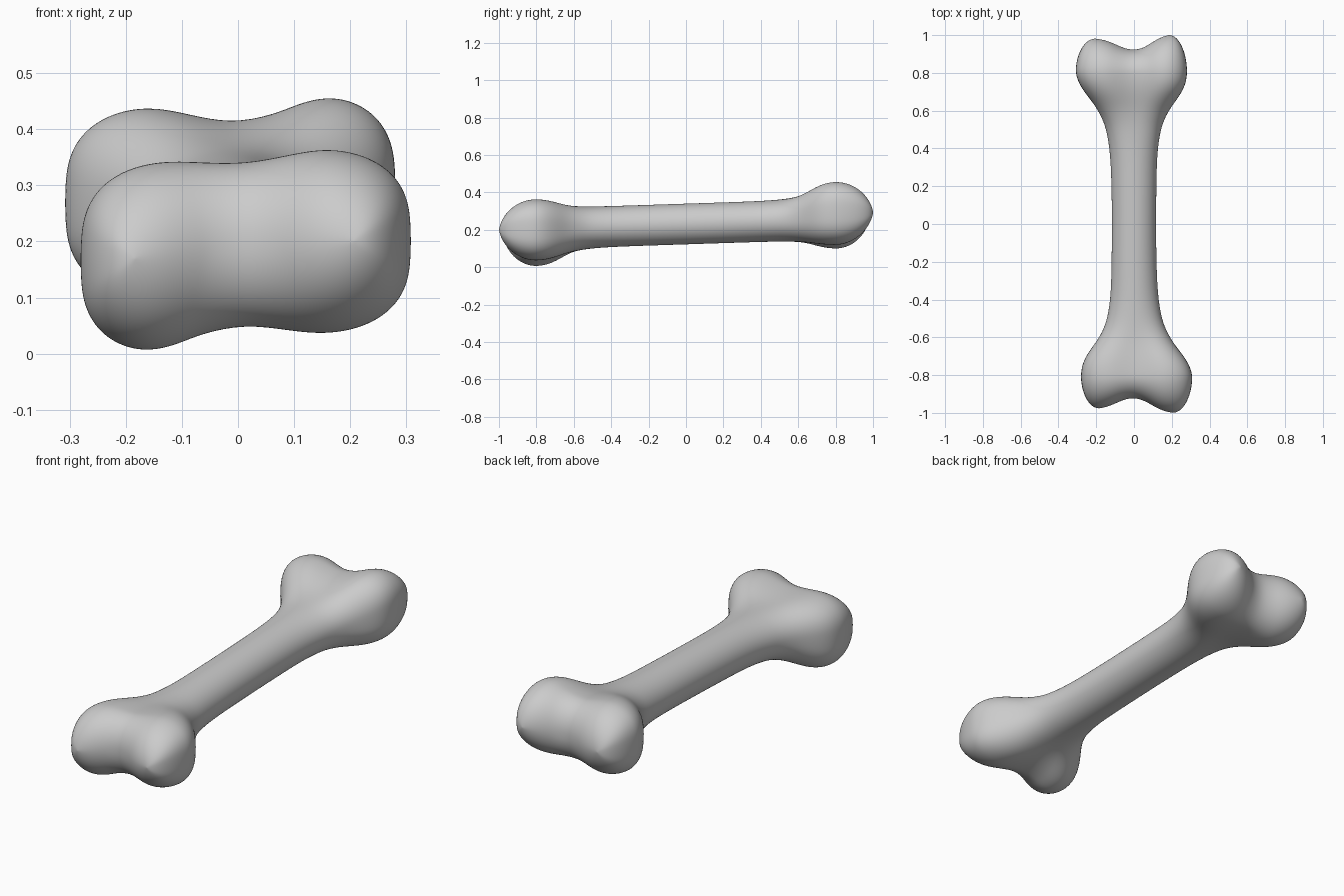
import bpy, bmesh
from math import sin, cos, pi, exp, copysign

if "Cube" in bpy.data.objects:
    bpy.data.objects.remove(bpy.data.objects["Cube"])

SEG = 48
MID_Z = 0.231

# half shaft: y, left x, right x, knuckle blend (0 = round shaft, 1 = full knuckle)
SHAFT = [
    (0.00, -0.117, 0.117, 0.0), (-0.15, -0.118, 0.118, 0.0),
    (-0.30, -0.120, 0.122, 0.0), (-0.40, -0.126, 0.130, 0.02),
    (-0.48, -0.138, 0.143, 0.07), (-0.54, -0.154, 0.160, 0.16),
    (-0.60, -0.184, 0.190, 0.34), (-0.65, -0.220, 0.224, 0.57),
    (-0.70, -0.255, 0.264, 0.80), (-0.75, -0.276, 0.295, 0.95),
]
CAP_Y = -0.80


def ring(y, left, right, w, phi, tips, swell, shift):
    """One cross-section; phi runs 0 to pi/2 over the rounded end."""
    cx, hx = (left + right) / 2, (right - left) / 2
    power = 2 / (2 + w)
    pts = []
    for i in range(SEG):
        a = 2 * pi * i / SEG
        u = copysign(abs(cos(a)) ** power, cos(a))
        v = copysign(abs(sin(a)) ** power, sin(a)) if i % (SEG // 2) else 0
        x = cx + hx * u
        lobe = 1 - exp(-(x / 0.12) ** 2)
        side = 0 if x < 0 else 1
        shaft_z = MID_Z + 0.033 * y
        zc = shaft_z * (1 - w) + (0.195 + shift[side] * lobe) * w
        hz = 0.109 * (1 - w) + (0.143 + swell[side] * lobe) * w
        yy = y - sin(phi) * (0.12 + tips[side] * lobe)
        pts.append((x, yy, zc + hz * v * cos(phi)))
    return pts


def half_bone(tips, swell, shift):
    rings = [ring(*s, 0, tips, swell, shift) for s in SHAFT]
    for k in range(9):
        phi = pi / 2 * k / 8
        c = cos(phi)
        rings.append(ring(CAP_Y, -0.177 - 0.105 * c, 0.20 + 0.11 * c, 1,
                          phi if k < 8 else pi / 2, tips, swell, shift))
    return rings


# the far end is the near end turned through the centre point
near = half_bone((0.063, 0.085), (0.045, 0.035), (-0.028, 0.006))
far = half_bone((0.090, 0.066), (0.045, 0.042), (-0.028, -0.002))
far = [[(-x, -y, 2 * MID_Z - z) for x, y, z in r] for r in far]
far = [r[SEG // 2:] + r[:SEG // 2] for r in far]
rings = near[::-1] + far[1:]

# skin the rings
bm = bmesh.new()
loops = [[bm.verts.new(p) for p in r] for r in rings]
for a, b in zip(loops, loops[1:]):
    for i in range(SEG):
        j = (i + 1) % SEG
        bm.faces.new((a[i], a[j], b[j], b[i]))
bmesh.ops.remove_doubles(bm, verts=bm.verts, dist=0.0005)
bmesh.ops.recalc_face_normals(bm, faces=bm.faces)
for f in bm.faces:
    f.smooth = True
mesh = bpy.data.meshes.new("bone")
bm.to_mesh(mesh)
bm.free()
bone = bpy.data.objects.new("bone", mesh)
bpy.context.collection.objects.link(bone)

sub = bone.modifiers.new("smooth", 'SUBSURF')
sub.levels = sub.render_levels = 2
